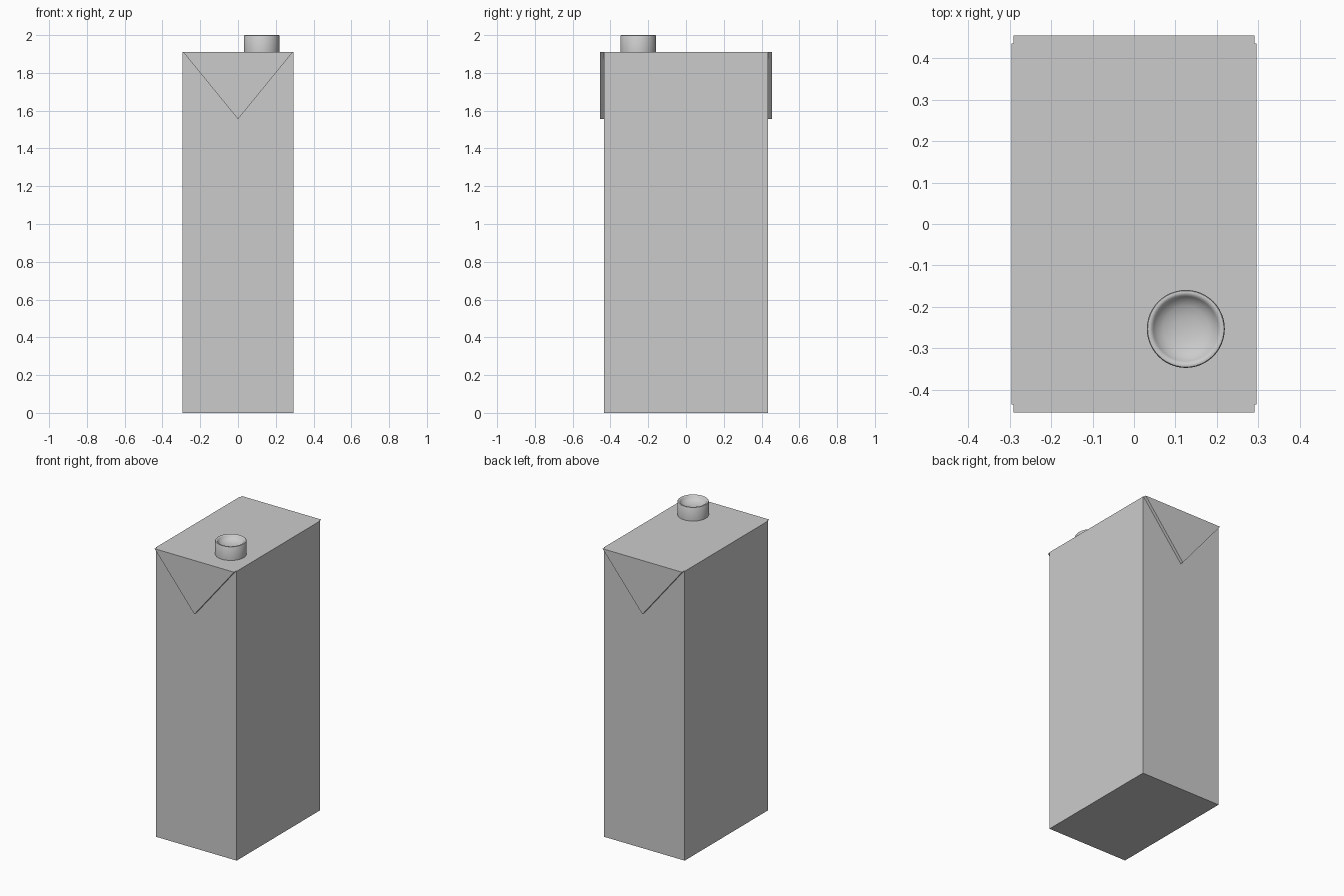
import bpy, bmesh, math
from mathutils import Matrix

if "Cube" in bpy.data.objects:
    bpy.data.objects.remove(bpy.data.objects["Cube"])

W, D, H = 0.295, 0.435, 1.91      # half width, half depth, height of the carton
FLAP_T = 0.02                     # flap thickness


def add_object(name, bm):
    bmesh.ops.recalc_face_normals(bm, faces=bm.faces)
    mesh = bpy.data.meshes.new(name)
    bm.to_mesh(mesh)
    bm.free()
    obj = bpy.data.objects.new(name, mesh)
    bpy.context.collection.objects.link(obj)
    return obj


# Carton body
bm = bmesh.new()
bmesh.ops.create_cube(bm, size=1, matrix=Matrix.Translation((0, 0, H / 2))
                      @ Matrix.Diagonal((2 * W, 2 * D, H, 1)))
add_object("carton_body", bm)


# Folded triangular flap on each narrow end
def flap(name, side):
    bm = bmesh.new()
    outline = [(-0.29, H), (0.29, H), (0, 1.555)]
    face = bm.faces.new([bm.verts.new((x, side * D, z)) for x, z in outline])
    ext = bmesh.ops.extrude_face_region(bm, geom=[face], use_keep_orig=True)
    verts = [v for v in ext["geom"] if isinstance(v, bmesh.types.BMVert)]
    bmesh.ops.translate(bm, verts=verts, vec=(0, side * FLAP_T, 0))
    add_object(name, bm)


flap("front_flap", -1)
flap("back_flap", 1)

# Round screw cap with a dished top, spun from a profile (radius, height)
profile = [(0, 0), (0.094, 0), (0.094, 0.086), (0.092, 0.089), (0.088, 0.09), (0.082, 0.088),
           (0.078, 0.082), (0.07, 0.072), (0.055, 0.063), (0.03, 0.056), (0, 0.054)]
bm = bmesh.new()
verts = [bm.verts.new((r, 0, z)) for r, z in profile]
edges = [bm.edges.new(pair) for pair in zip(verts, verts[1:])]
bmesh.ops.spin(bm, geom=verts + edges, cent=(0, 0, 0), axis=(0, 0, 1),
               angle=math.tau, steps=48)
bmesh.ops.remove_doubles(bm, verts=bm.verts, dist=0.0001)
cap = add_object("screw_cap", bm)
cap.location = (0.125, -0.253, H)
cap.select_set(True)
bpy.context.view_layer.objects.active = cap
bpy.ops.object.shade_smooth_by_angle(angle=math.radians(40))
